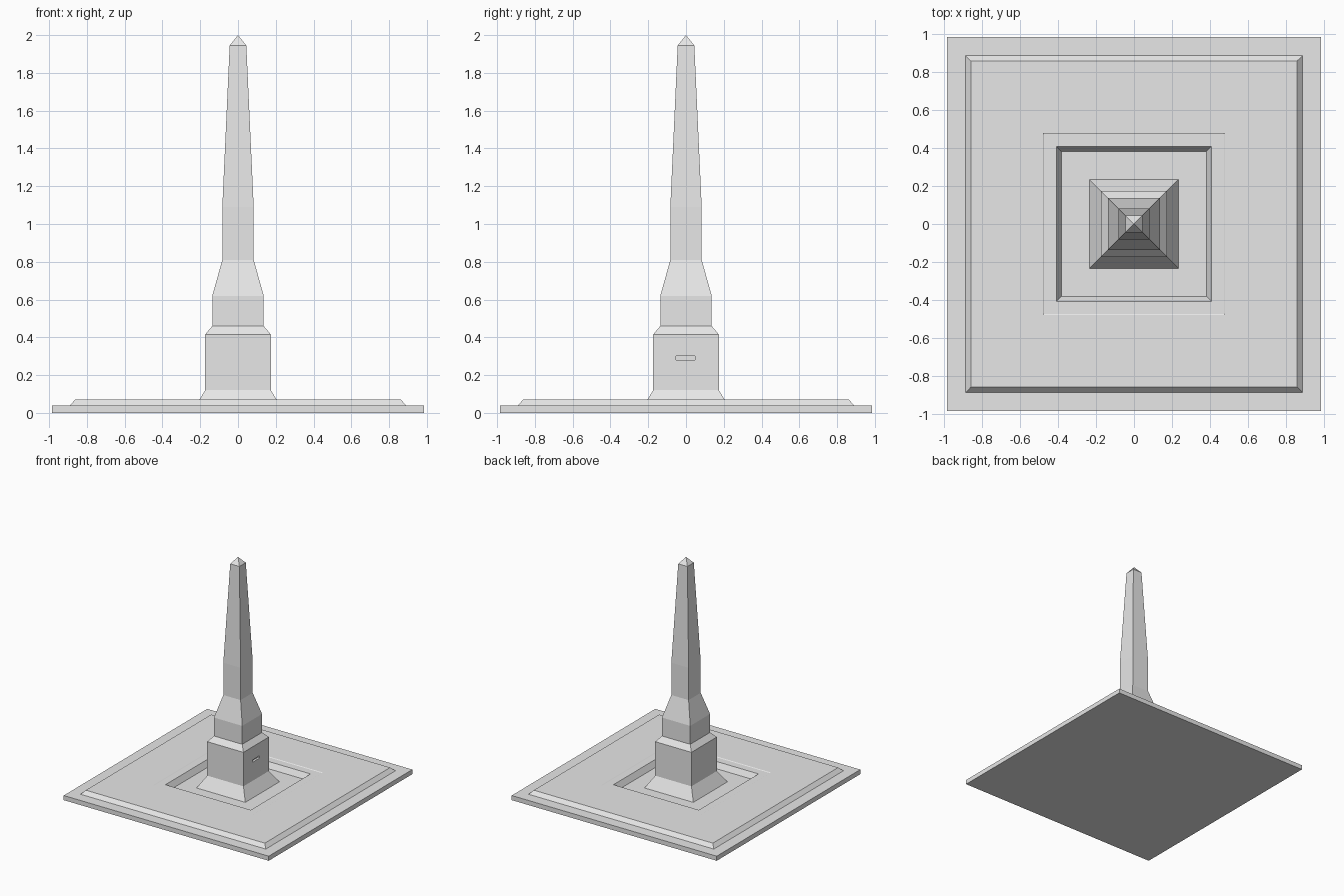
import bpy, bmesh

if "Cube" in bpy.data.objects:
    bpy.data.objects.remove(bpy.data.objects["Cube"])

stone = bpy.data.materials.new("light_grey_stone")
stone.diffuse_color = (0.8, 0.8, 0.8, 1)
stone.use_nodes = True
stone.node_tree.nodes["Principled BSDF"].inputs["Base Color"].default_value = stone.diffuse_color


def square_loft(name, profile):
    """Stack square rings given as (half width, height); zero width makes a point."""
    bm = bmesh.new()
    rings = []
    for r, z in profile:
        if r == 0:
            rings.append([bm.verts.new((0, 0, z))] * 4)
        else:
            rings.append([bm.verts.new((sx * r, sy * r, z))
                          for sx, sy in ((-1, -1), (1, -1), (1, 1), (-1, 1))])
    bm.faces.new(rings[0][::-1])
    for a, b in zip(rings, rings[1:]):
        for i in range(4):
            j = (i + 1) % 4
            if b[0] is b[1]:
                bm.faces.new((a[i], a[j], b[0]))
            else:
                bm.faces.new((a[i], a[j], b[j], b[i]))
    if rings[-1][0] is not rings[-1][1]:
        bm.faces.new(rings[-1])
    bmesh.ops.recalc_face_normals(bm, faces=bm.faces)
    mesh = bpy.data.meshes.new(name)
    bm.to_mesh(mesh)
    bm.free()
    mesh.materials.append(stone)
    obj = bpy.data.objects.new(name, mesh)
    bpy.context.collection.objects.link(obj)
    return obj


# Paved platform: slab, bevelled step, shallow lip and sunken square pit
square_loft("platform", [
    (0.985, 0), (0.985, 0.04), (0.89, 0.04), (0.86, 0.072),
    (0.48, 0.072), (0.474, 0.068), (0.41, 0.068), (0.383, 0.02), (0.235, 0.02)])

# Obelisk: flared foot, pedestal, shoulder, tapering shaft and pointed cap
obelisk = square_loft("obelisk", [
    (0.235, 0.015), (0.235, 0.02), (0.174, 0.12), (0.174, 0.415),
    (0.136, 0.46), (0.136, 0.62), (0.083, 0.81), (0.083, 1.09),
    (0.044, 1.945), (0, 2.0)])

# Narrow slot cut in the right side of the pedestal
bpy.ops.mesh.primitive_cube_add(size=1, location=(0.18, -0.002, 0.291))
cutter = bpy.context.object
cutter.name = "slot_cutter"
cutter.scale = (0.05, 0.1, 0.02)
cutter.data.materials.append(stone)
cutter.hide_render = True
cutter.display_type = 'WIRE'
slot = obelisk.modifiers.new("slot", 'BOOLEAN')
slot.operation = 'DIFFERENCE'
slot.solver = 'EXACT'
slot.object = cutter
